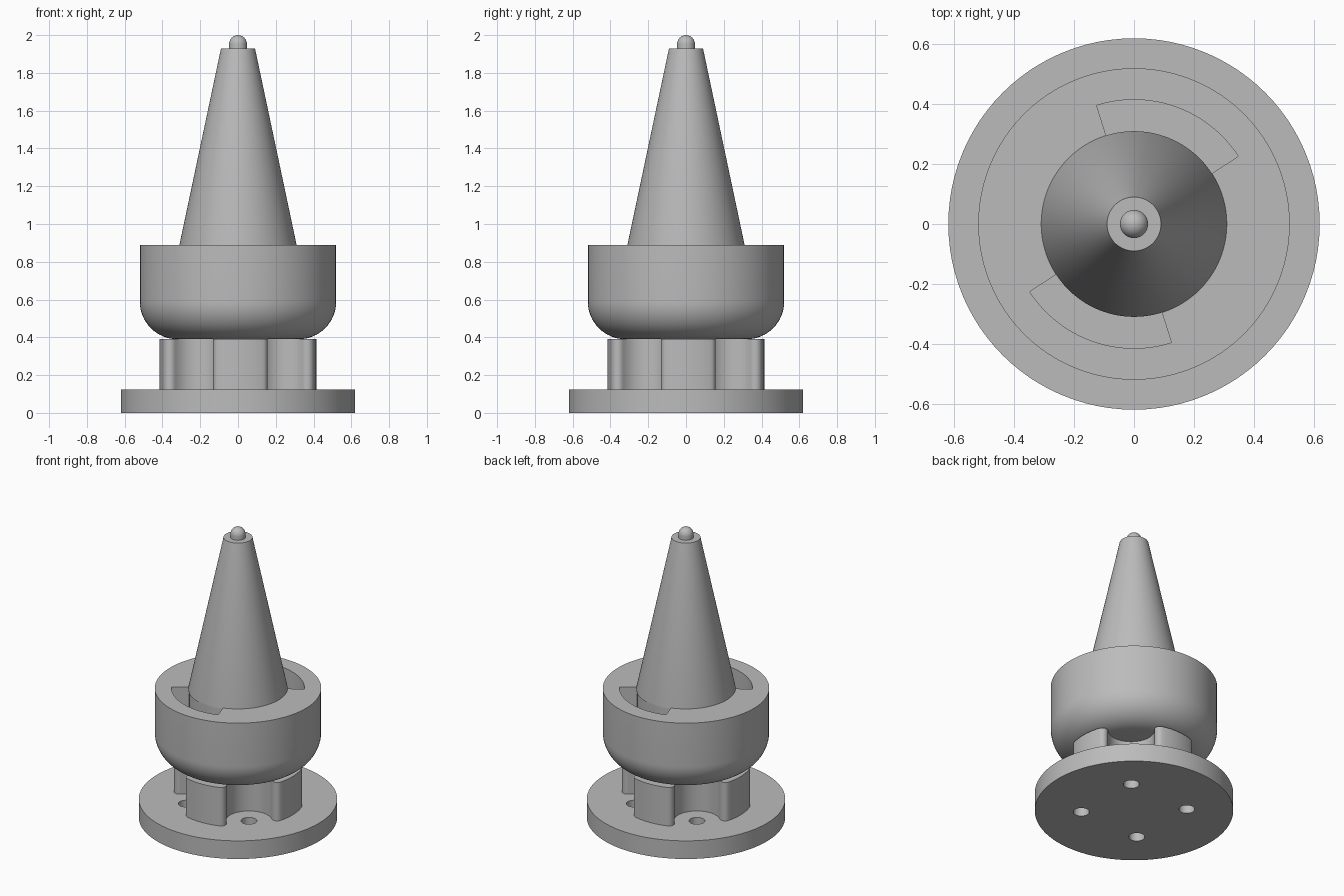
import bpy
import bmesh
from math import pi, sin, cos, acos, atan2, radians
from mathutils import Matrix, Vector

if "Cube" in bpy.data.objects:
    bpy.data.objects.remove(bpy.data.objects["Cube"])

SEGMENTS = 96
TWIST = radians(2)          # slight turn of the four-lobed pillar and its holes
HOLE_RING = 0.33

grey = bpy.data.materials.new("plain grey")
grey.use_nodes = True
grey.diffuse_color = (0.5, 0.5, 0.5, 1)
grey.node_tree.nodes["Principled BSDF"].inputs["Base Color"].default_value = (0.5, 0.5, 0.5, 1)


def finish(name, bm):
    bmesh.ops.remove_doubles(bm, verts=bm.verts, dist=1e-5)
    bmesh.ops.recalc_face_normals(bm, faces=bm.faces)
    mesh = bpy.data.meshes.new(name)
    bm.to_mesh(mesh)
    bm.free()
    mesh.materials.append(grey)
    obj = bpy.data.objects.new(name, mesh)
    bpy.context.collection.objects.link(obj)
    return obj


def lathe(name, profile):
    """Spin a (radius, height) profile around the z axis."""
    bm = bmesh.new()
    verts = [bm.verts.new((r, 0, z)) for r, z in profile]
    edges = [bm.edges.new(pair) for pair in zip(verts, verts[1:])]
    bmesh.ops.spin(bm, geom=verts + edges, cent=(0, 0, 0), axis=(0, 0, 1),
                   angle=2 * pi, steps=SEGMENTS, use_merge=True)
    return finish(name, bm)


def prism(name, outline, bottom, top):
    """Extrude a flat outline from bottom to top."""
    bm = bmesh.new()
    face = bm.faces.new([bm.verts.new((p[0], p[1], bottom)) for p in outline])
    grown = bmesh.ops.extrude_face_region(bm, geom=[face], use_keep_orig=True)
    moved = [v for v in grown["geom"] if isinstance(v, bmesh.types.BMVert)]
    bmesh.ops.translate(bm, verts=moved, vec=(0, 0, top - bottom))
    return finish(name, bm)


def arc(centre, radius, start, end, steps):
    return [Vector((centre[0] + radius * cos(a), centre[1] + radius * sin(a)))
            for a in (start + (end - start) * i / steps for i in range(steps + 1))]


def cut(target, cutter):
    mod = target.modifiers.new("cut", "BOOLEAN")
    mod.operation, mod.solver, mod.object = "DIFFERENCE", "EXACT", cutter
    bpy.context.view_layer.objects.active = target
    bpy.ops.object.modifier_apply(modifier=mod.name)
    bpy.data.objects.remove(cutter)


def pillar_outline(outer, notch, fillet):
    """Circle with four round notches whose mouths are rounded off."""
    ring = outer - fillet
    spread = acos((ring ** 2 + HOLE_RING ** 2 - (notch + fillet) ** 2) / (2 * ring * HOLE_RING))
    lobe = pi / 4 - spread
    hole = Vector((cos(pi / 4), sin(pi / 4))) * HOLE_RING
    corner = Vector((cos(lobe), sin(lobe))) * ring
    to_hole = hole - corner
    turn = atan2(to_hole.y, to_hole.x)
    start = turn - pi                       # direction from the hole to the fillet
    points = arc((0, 0), outer, -lobe, lobe, 12)[:-1]
    points += arc(corner, fillet, lobe, turn, 8)[:-1]
    points += arc(hole, notch, start, pi / 2 - start - 2 * pi, 24)
    mirrored = Vector((corner.y, corner.x))
    points += arc(mirrored, fillet, pi / 2 - turn, pi / 2 - lobe, 8)[1:-1]
    outline = []
    for quarter in range(4):
        spin = Matrix.Rotation(quarter * pi / 2 + TWIST, 2)
        outline += [spin @ p for p in points]
    return outline


# Round foot with four bolt holes
foot = lathe("base_plate", [(0, 0), (0.62, 0), (0.62, 0.125), (0, 0.125)])
for i in range(4):
    a = pi / 4 + TWIST + i * pi / 2
    centre = (HOLE_RING * cos(a), HOLE_RING * sin(a))
    cut(foot, prism("hole_cutter", arc(centre, 0.05, 0, 2 * pi, 32)[:-1], -0.1, 0.3))

# Four-lobed pillar
pillar = prism("lobed_pillar", pillar_outline(0.415, 0.145, 0.035), 0.125, 0.39)

# Drum with a rounded lower edge and two curved slots in its top
rounding = [tuple(p) for p in arc((0.32, 0.59), 0.2, -pi / 2, 0, 16)]
drum = lathe("drum", [(0, 0.39)] + rounding + [(0.52, 0.89), (0, 0.89)])
for half in (0, pi):
    start, end = radians(33) + half, radians(107.5) + half
    sector = arc((0, 0), 0.415, start, end, 24) + arc((0, 0), 0.305, end, start, 24)
    cut(drum, prism("slot_cutter", sector, 0.64, 1.0))

# Tapered spire and its domed tip
spire = lathe("spire", [(0, 0.88), (0.31, 0.88), (0.31, 0.89), (0.09, 1.93), (0, 1.93)])
dome = [tuple(p) for p in arc((0, 1.953), 0.047, 0, pi / 2, 10)]
tip = lathe("tip", [(0, 1.92), (0.047, 1.92)] + dome[:-1] + [(0, 2.0)])

# Smooth curved walls, keep the rims crisp
bpy.ops.object.select_all(action="DESELECT")
for obj in (foot, pillar, drum, spire, tip):
    obj.select_set(True)
bpy.context.view_layer.objects.active = foot
bpy.ops.object.shade_smooth_by_angle(angle=radians(30))
